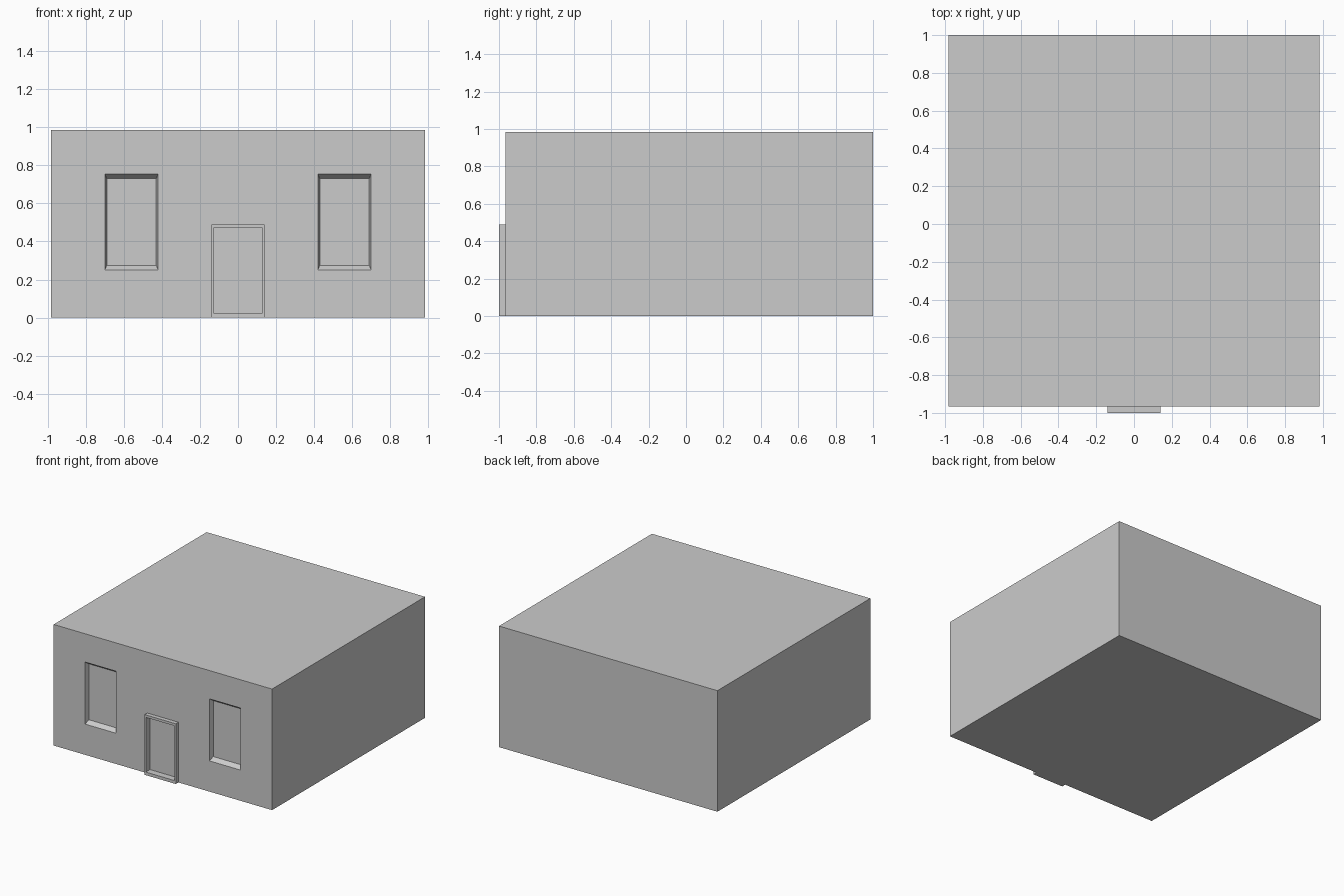
import bpy, bmesh

if "Cube" in bpy.data.objects:
    bpy.data.objects.remove(bpy.data.objects["Cube"])


def prism(name, front, back, y0, y1):
    """Solid between two rectangles (x0, x1, z0, z1) lying at y0 and y1."""
    bm = bmesh.new()
    rings = []
    for (x0, x1, z0, z1), y in ((front, y0), (back, y1)):
        rings.append([bm.verts.new((x, y, z))
                      for x, z in ((x0, z0), (x1, z0), (x1, z1), (x0, z1))])
    a, b = rings
    bm.faces.new(a)
    bm.faces.new(b[::-1])
    for i in range(4):
        j = (i + 1) % 4
        bm.faces.new((a[j], a[i], b[i], b[j]))
    bmesh.ops.recalc_face_normals(bm, faces=bm.faces)
    mesh = bpy.data.meshes.new(name)
    bm.to_mesh(mesh)
    bm.free()
    ob = bpy.data.objects.new(name, mesh)
    bpy.context.collection.objects.link(ob)
    return ob


def boolean(target, tool, operation):
    mod = target.modifiers.new(tool.name, 'BOOLEAN')
    mod.operation = operation
    mod.solver = 'EXACT'
    mod.object = tool
    tool.hide_render = True
    tool.hide_set(True)


WALL = -0.966     # front wall plane
DEPTH = 0.034     # recess depth behind the wall

# Main block
wall_rect = (-0.983, 0.983, 0, 0.985)
house = prism("house_body", wall_rect, wall_rect, WALL, 1.0)

# Door surround standing proud of the wall
door = (-0.14, 0.14, 0, 0.49)
boolean(house, prism("door_surround", door, door, -1.0, -0.8), 'UNION')

# Straight-sided door recess
panel = (-0.13, 0.13, 0.025, 0.47)
boolean(house, prism("door_recess_cutter", panel, panel, -1.1, WALL + 0.02), 'DIFFERENCE')

# Tapered window recesses; the cutter continues its taper past the wall
for side, cx in (("left", -0.56), ("right", 0.56)):
    outer = (cx - 0.15, cx + 0.15, 0.225, 0.78)
    inner = (cx - 0.13, cx + 0.13, 0.275, 0.73)
    cutter = prism(side + "_window_cutter", outer, inner, WALL - DEPTH, WALL + DEPTH)
    boolean(house, cutter, 'DIFFERENCE')
